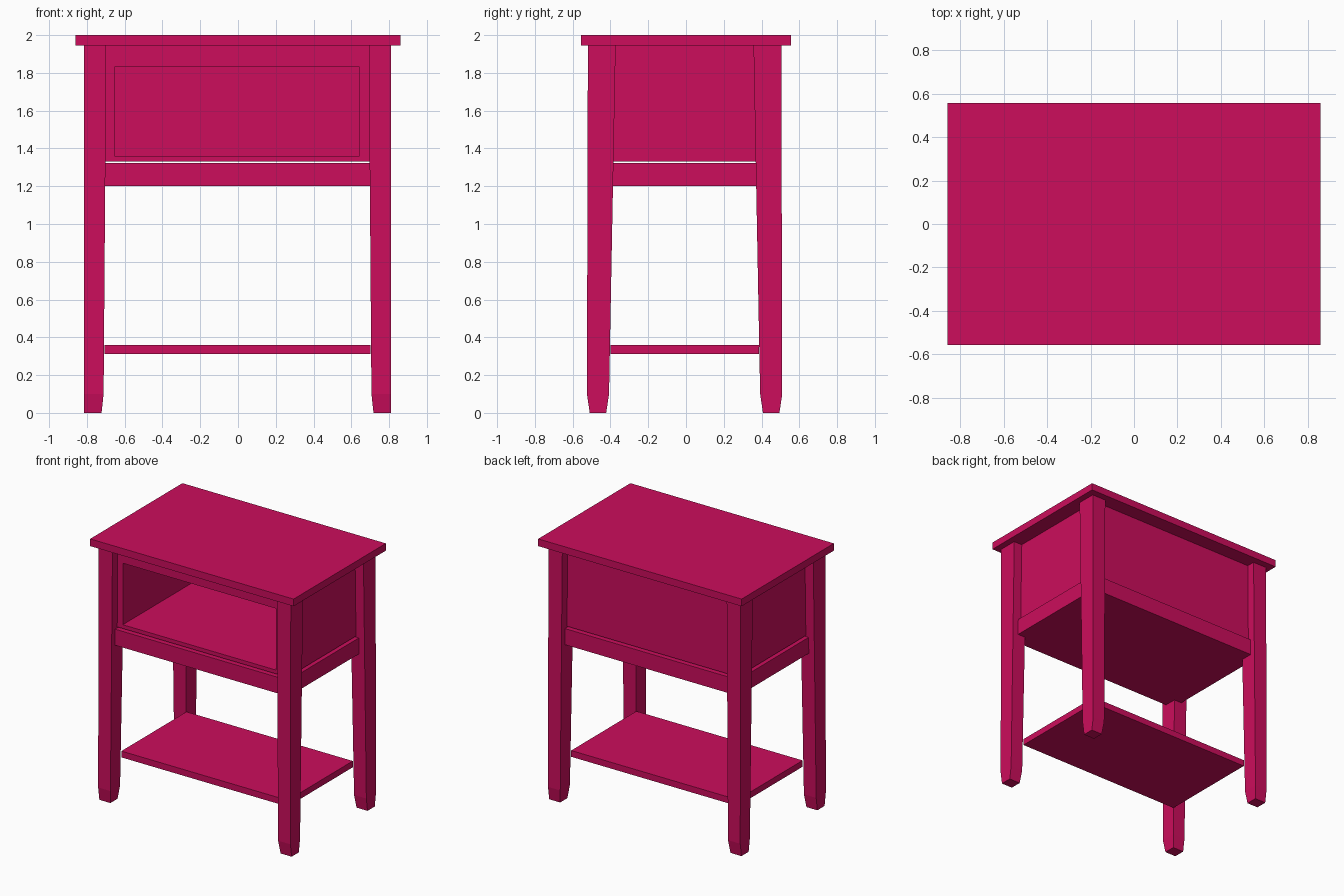
import bpy
import bmesh
from mathutils import Vector

cube = bpy.data.objects.get("Cube")
if cube:
    bpy.data.objects.remove(cube, do_unlink=True)

# One painted finish for everything
paint = bpy.data.materials.new("raspberry_paint")
paint.use_nodes = True
colour = (0.604, 0.004, 0.107, 1.0)
paint.diffuse_color = colour
paint.node_tree.nodes["Principled BSDF"].inputs["Base Color"].default_value = colour

BASE_SHIFT = Vector((-0.0025, -0.0075, 0))  # the base sits slightly off the top's centre


def finish(bm, name):
    bmesh.ops.recalc_face_normals(bm, faces=bm.faces)
    mesh = bpy.data.meshes.new(name)
    bm.to_mesh(mesh)
    bm.free()
    mesh.materials.append(paint)
    obj = bpy.data.objects.new(name, mesh)
    bpy.context.collection.objects.link(obj)
    return obj


def box_mesh(half_x, half_y, z0, z1, shift=BASE_SHIFT):
    bm = bmesh.new()
    bmesh.ops.create_cube(bm, size=2)
    for v in bm.verts:
        v.co = Vector((v.co.x * half_x, v.co.y * half_y, z1 if v.co.z > 0 else z0)) + shift
    return bm


def leg(name, sx, sy):
    # Sections from foot to top: height, inner x, outer x, inner y, outer y
    sections = [
        (0.0, 0.72, 0.8125, 0.415, 0.502),
        (0.1, 0.709, 0.8125, 0.4, 0.517),
        (1.945, 0.695, 0.8125, 0.365, 0.512),
    ]
    bm = bmesh.new()
    rings = []
    for z, xi, xo, yi, yo in sections:
        corners = [(xi, yi), (xo, yi), (xo, yo), (xi, yo)]
        rings.append([bm.verts.new(Vector((sx * x, sy * y, z)) + BASE_SHIFT) for x, y in corners])
    for low, high in zip(rings, rings[1:]):
        for i in range(4):
            j = (i + 1) % 4
            bm.faces.new((low[i], low[j], high[j], high[i]))
    bm.faces.new(rings[0])
    bm.faces.new(rings[-1])
    finish(bm, name)


# Table top, apron and lower shelf
finish(box_mesh(0.86, 0.557, 1.945, 2.0, Vector()), "table_top")
finish(box_mesh(0.765, 0.473, 1.2, 1.323), "apron")
finish(box_mesh(0.703, 0.393, 0.312, 0.36), "lower_shelf")

# Cabinet with an open compartment in its front
bm = box_mesh(0.742, 0.448, 1.331, 1.945)
bm.normal_update()
front = min(bm.faces, key=lambda f: f.calc_center_median().y)
bmesh.ops.inset_region(bm, faces=[front], thickness=0.02)
for v in front.verts:
    v.co.x = 0.642 if v.co.x > 0 else -0.655
    v.co.z = 1.83 if v.co.z > 1.6 else 1.36
pushed = bmesh.ops.extrude_face_region(bm, geom=[front])
bmesh.ops.delete(bm, geom=[front], context="FACES_ONLY")
back_verts = [g for g in pushed["geom"] if isinstance(g, bmesh.types.BMVert)]
bmesh.ops.translate(bm, verts=back_verts, vec=(0, 0.85, 0))
finish(bm, "cabinet")

# Four tapered legs
for sx, side in ((1, "left"), (-1, "right")):
    for sy, end in ((-1, "front"), (1, "back")):
        leg(f"{end}_{side}_leg", sx, sy)
